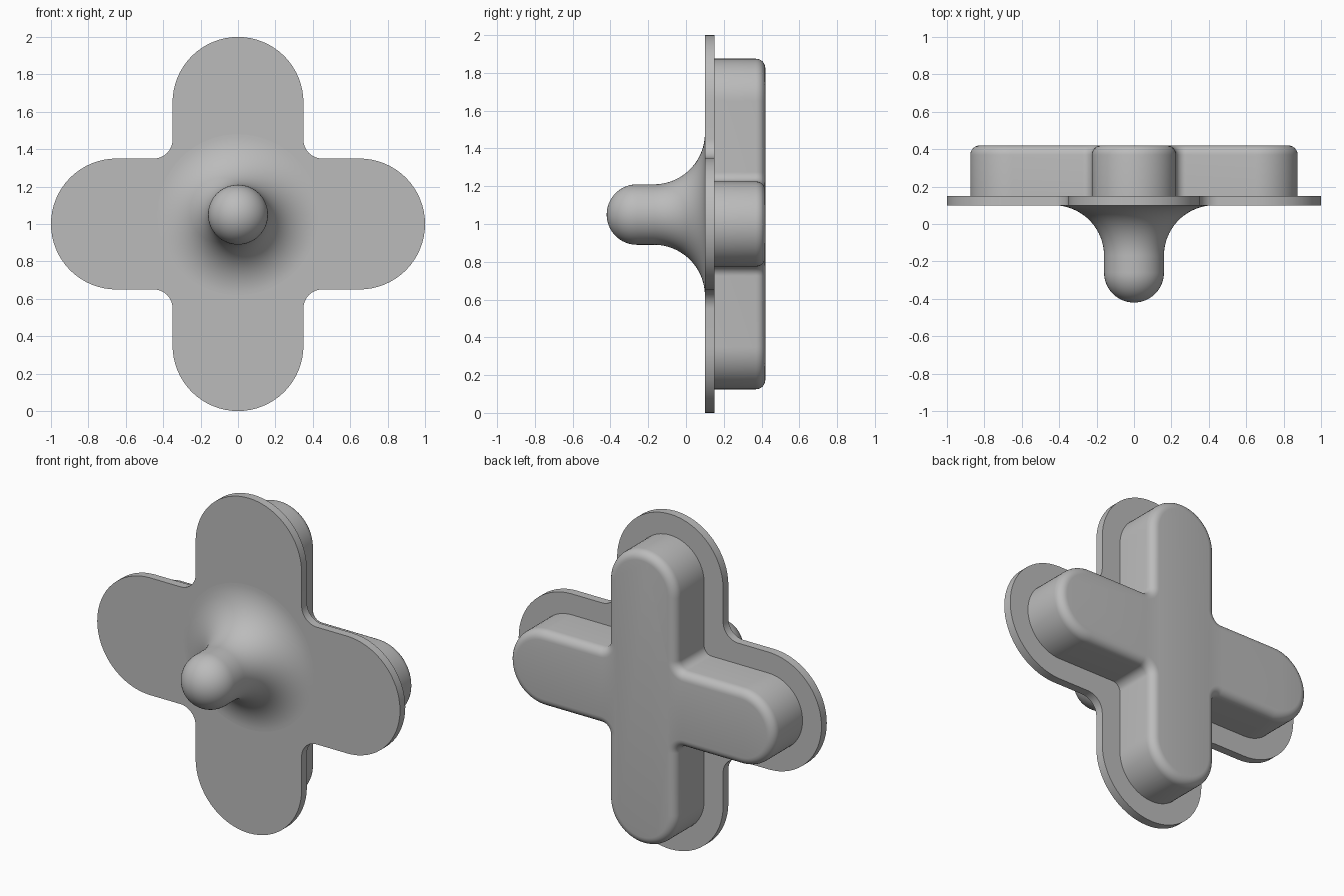
import bpy
import bmesh
from math import sin, cos, pi
from mathutils import Matrix, Vector

cube = bpy.data.objects.get("Cube")
if cube:
    bpy.data.objects.remove(cube, do_unlink=True)

# Single grey material
grey = bpy.data.materials.new("plain grey")
grey.use_nodes = True
colour = (0.5, 0.5, 0.5, 1)
grey.diffuse_color = colour
grey.node_tree.nodes["Principled BSDF"].inputs["Base Color"].default_value = colour


def arc(cx, cy, r, start, end, steps):
    angles = [start + (end - start) * i / steps for i in range(steps + 1)]
    return [Vector((cx + r * cos(a), cy + r * sin(a))) for a in angles]


def finish(bm, name):
    bmesh.ops.recalc_face_normals(bm, faces=bm.faces)
    mesh = bpy.data.meshes.new(name)
    bm.to_mesh(mesh)
    bm.free()
    mesh.materials.append(grey)
    obj = bpy.data.objects.new(name, mesh)
    bpy.context.collection.objects.link(obj)
    bpy.ops.object.select_all(action='DESELECT')
    obj.select_set(True)
    bpy.context.view_layer.objects.active = obj
    bpy.ops.object.shade_smooth_by_angle(angle=pi / 6)
    return obj


def rounded_cross(name, reach, half, fillet, front, back, round_edge=0):
    """Cross with semicircular arm ends and filleted inner corners."""
    arm = arc(reach - half, 0, half, -pi / 2, pi / 2, 32)
    arm += arc(half + fillet, half + fillet, fillet, -pi / 2, -pi, 10)
    outline = [Matrix.Rotation(k * pi / 2, 2) @ p for k in range(4) for p in arm]
    bm = bmesh.new()
    face = bm.faces.new([bm.verts.new((p.x, front, p.y + 1)) for p in outline])
    moved = bmesh.ops.extrude_face_region(bm, geom=[face], use_keep_orig=True)["geom"]
    verts = [g for g in moved if isinstance(g, bmesh.types.BMVert)]
    bmesh.ops.translate(bm, vec=(0, back - front, 0), verts=verts)
    bmesh.ops.recalc_face_normals(bm, faces=bm.faces)
    if round_edge:
        rim = [e for e in bm.edges if all(abs(v.co.y - back) < 1e-4 for v in e.verts)]
        bmesh.ops.bevel(bm, geom=rim, offset=round_edge, segments=6,
                        profile=0.5, affect='EDGES')
    return finish(bm, name)


# Flange plate and raised block behind it
rounded_cross("flange_plate", 1, 0.35, 0.1, 0.1, 0.15)
rounded_cross("back_block", 0.875, 0.225, 0.05, 0.15, 0.42, 0.05)

# Round-tipped knob flaring into the plate: radius and depth profile
radius, flare = 0.16, 0.27
profile = arc(0, -0.26, radius, -pi / 2, 0, 16)
profile += arc(radius + flare, 0.1 - flare, flare, pi, pi / 2, 24)
profile[0].x = 0
bm = bmesh.new()
verts = [bm.verts.new((p.x, p.y, 1.05)) for p in profile]
edges = [bm.edges.new(pair) for pair in zip(verts, verts[1:])]
bmesh.ops.spin(bm, geom=verts + edges, cent=(0, 0, 1.05), axis=(0, 1, 0),
               angle=2 * pi, steps=64, use_duplicate=False)
bmesh.ops.remove_doubles(bm, verts=bm.verts, dist=1e-4)
finish(bm, "knob")
